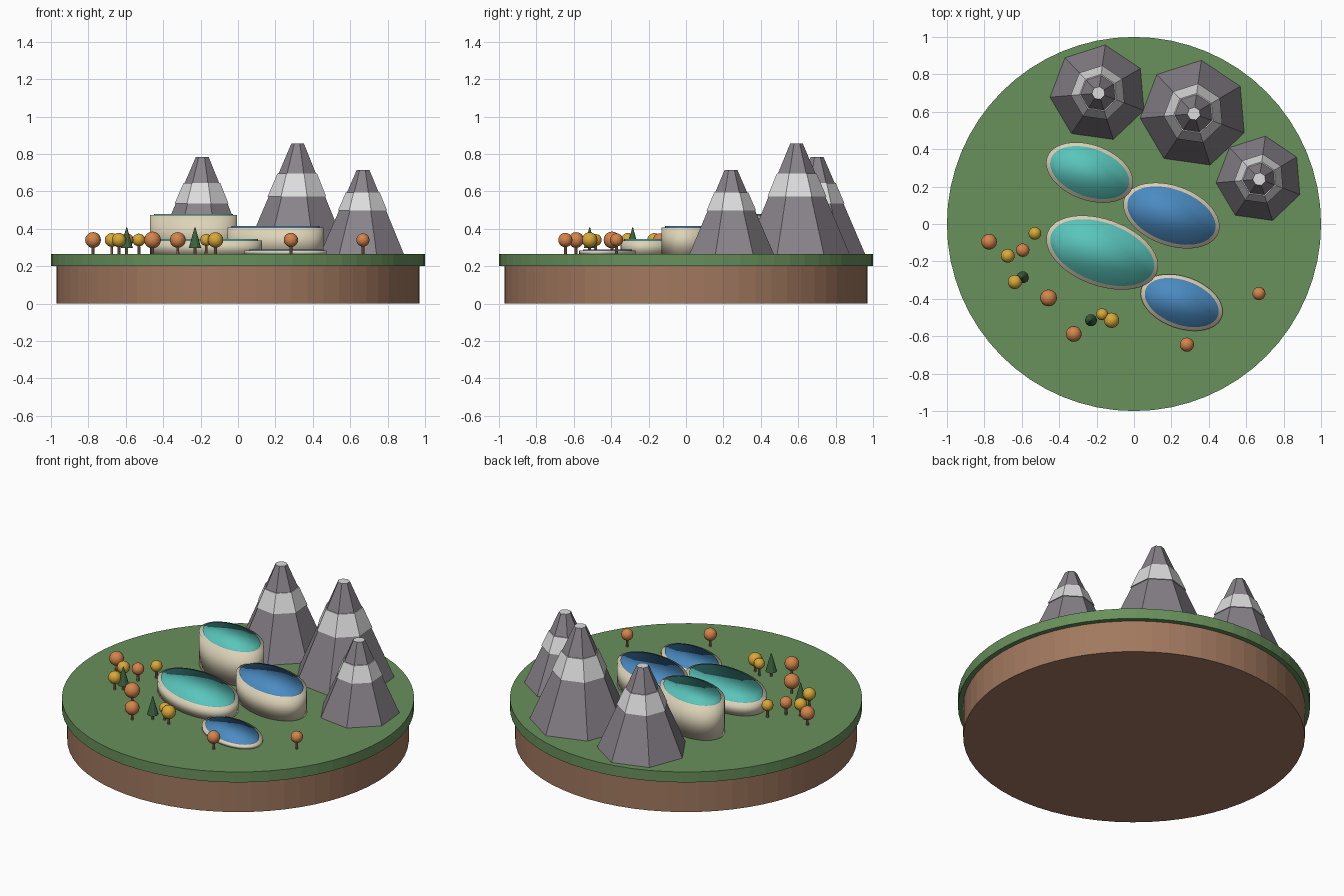
import bpy, bmesh
from math import sin, cos, pi, radians
from mathutils import Matrix

cube = bpy.data.objects.get("Cube")
if cube:
    bpy.data.objects.remove(cube, do_unlink=True)


def material(name, rgb):
    m = bpy.data.materials.new(name)
    m.use_nodes = True
    m.diffuse_color = (*rgb, 1)
    node = next(n for n in m.node_tree.nodes if n.type == 'BSDF_PRINCIPLED')
    node.inputs["Base Color"].default_value = (*rgb, 1)
    node.inputs["Roughness"].default_value = 0.8
    return m


soil = material("soil brown", (.36, .19, .115))
grass = material("grass green", (.14, .28, .105))
rock = material("rock grey", (.25, .225, .255))
snow = material("snow white", (.72, .72, .72))
wall = material("wall cream", (.72, .65, .48))
teal = material("teal glass", (.10, .56, .50))
blue = material("blue glass", (.07, .26, .54))
orange = material("orange leaves", (.66, .23, .07))
yellow = material("yellow leaves", (.69, .39, .04))
pine = material("pine green", (.045, .125, .05))


def finish(bm, name, mats, smooth):
    bmesh.ops.recalc_face_normals(bm, faces=bm.faces)
    for f in bm.faces:
        f.smooth = smooth
    mesh = bpy.data.meshes.new(name)
    bm.to_mesh(mesh)
    bm.free()
    for m in mats:
        mesh.materials.append(m)
    obj = bpy.data.objects.new(name, mesh)
    bpy.context.collection.objects.link(obj)
    return obj


def lathe(name, profile, sides, mats, x=0, y=0, turn=0, squash=1, smooth=False):
    """Closed solid from (radius, height) rings; squash flattens the local y axis."""
    bm = bmesh.new()
    rings = []
    for r, z in profile:
        angles = [2 * pi * i / sides for i in range(sides)]
        rings.append([bm.verts.new((r * cos(a), r * sin(a) * squash, z)) for a in angles])
    for low, high in zip(rings, rings[1:]):
        for i in range(sides):
            j = (i + 1) % sides
            bm.faces.new((low[i], low[j], high[j], high[i]))
    bm.faces.new(rings[0][::-1])
    bm.faces.new(rings[-1])
    place = Matrix.Translation((x, y, 0)) @ Matrix.Rotation(radians(turn), 4, 'Z')
    bmesh.ops.transform(bm, matrix=place, verts=bm.verts)
    return finish(bm, name, mats, smooth)


# Round base
GROUND = .265
lathe("soil_base", [(.97, 0), (.97, .2)], 64, [soil])
lathe("grass_disc", [(1, .2), (1, GROUND)], 64, [grass])


# Seven-sided mountains with a raised snow band and a snowy flat top
def mountain(i, x, y, radius, top):
    tip = .035

    def ring(t, extra=0):
        return (radius + (tip - radius) * t + extra, GROUND + (top - GROUND) * t)

    peak = lathe(f"mountain_{i}", [ring(0), ring(1)], 7, [rock, snow], x, y, 82)
    for f in peak.data.polygons:
        f.material_index = int(f.normal.z > .9)
    lathe(f"snow_band_{i}", [ring(.52, .006), ring(.73, .006)], 7, [snow], x, y, 82)


mountain(1, -.19, .70, .26, .785)
mountain(2, .32, .59, .288, .855)
mountain(3, .67, .24, .232, .715)


# Oval buildings, softly shaded, each with a glass roof disc
def building(i, x, y, length, width, top, glass):
    lathe(f"building_wall_{i}", [(length, GROUND), (length, top - .007)], 48, [wall],
          x, y, -20, width / length, True)
    a, b = length - .022, width - .02
    lathe(f"glass_roof_{i}", [(a, top - .02), (a, top)], 48, [glass],
          x, y, -20, b / a, True)


building(1, -.237, .275, .242, .148, .48, teal)
building(2, .20, .045, .268, .16, .415, blue)
building(3, -.17, -.153, .312, .178, .345, teal)
building(4, .255, -.42, .228, .138, .29, blue)


# Round autumn trees
def round_tree(i, x, y, r, leaves):
    lathe(f"tree_trunk_{i}", [(.008, GROUND), (.007, .33)], 8, [soil], x, y)
    bm = bmesh.new()
    bmesh.ops.create_uvsphere(bm, u_segments=16, v_segments=10, radius=r,
                              matrix=Matrix.Translation((x, y, .34)))
    finish(bm, f"tree_crown_{i}", [leaves], True)


trees = [(-.775, -.095, .042, orange), (-.675, -.17, .037, yellow),
         (-.595, -.14, .036, orange), (-.53, -.05, .034, yellow),
         (-.637, -.31, .038, yellow), (-.457, -.395, .045, orange),
         (-.322, -.588, .042, orange), (-.17, -.483, .032, yellow),
         (-.12, -.515, .041, yellow), (.283, -.645, .038, orange),
         (.668, -.372, .035, orange)]
for i, spec in enumerate(trees, 1):
    round_tree(i, *spec)

# Pine trees
for i, (x, y) in enumerate([(-.595, -.285), (-.23, -.515)], 1):
    lathe(f"pine_trunk_{i}", [(.008, GROUND), (.008, .31)], 8, [soil], x, y)
    lathe(f"pine_crown_{i}", [(.033, .297), (.002, .408)], 10, [pine], x, y)
